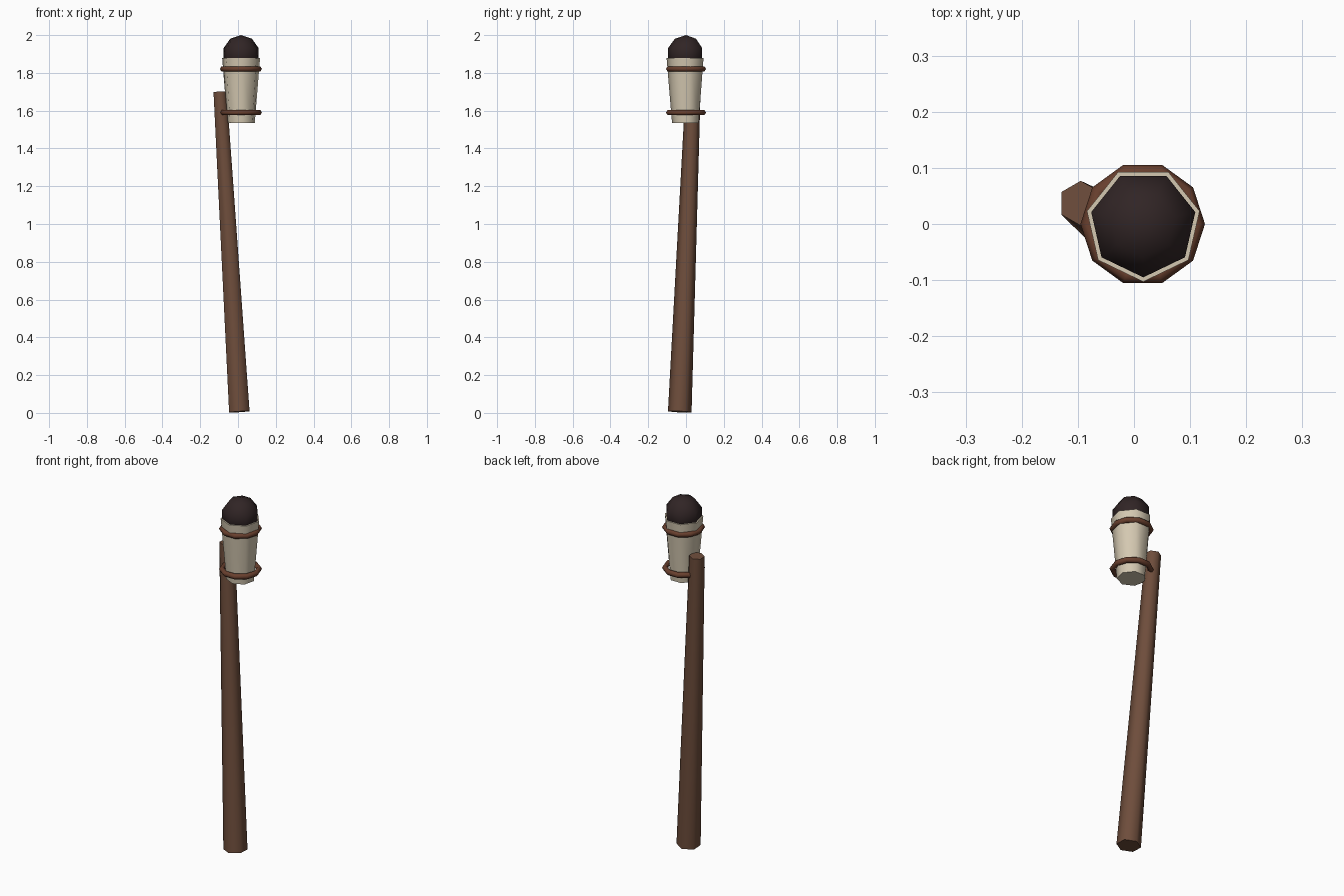
import bpy, bmesh
from math import pi, radians
from mathutils import Matrix, Vector

cube = bpy.data.objects.get("Cube")
if cube:
    bpy.data.objects.remove(cube)


def material(name, rgb):
    m = bpy.data.materials.new(name)
    m.use_nodes = True
    m.diffuse_color = (*rgb, 1)
    bsdf = m.node_tree.nodes["Principled BSDF"]
    bsdf.inputs["Base Color"].default_value = (*rgb, 1)
    bsdf.inputs["Roughness"].default_value = 0.9
    return m


wood = material("brown wood", (0.155, 0.074, 0.044))
leather = material("reddish leather", (0.14, 0.05, 0.027))
cream = material("cream cloth", (0.66, 0.58, 0.44))
char = material("charred black", (0.03, 0.018, 0.0185))


def finish(obj, name, mat):
    obj.name = name
    obj.data.materials.append(mat)
    bpy.ops.object.shade_smooth_by_angle(angle=radians(65))


def tapered(name, mat, sides, start, end, r_start, r_end, first_angle):
    """Capped tapered prism running from start to end."""
    axis = Vector(end) - Vector(start)
    bpy.ops.mesh.primitive_cone_add(vertices=sides, radius1=r_start, radius2=r_end,
                                    depth=axis.length)
    obj = bpy.context.object
    # Turn the first corner, then tilt upright onto the axis
    tilt = Vector((0, 0, 1)).rotation_difference(axis).to_matrix().to_4x4()
    middle = Matrix.Translation((Vector(start) + Vector(end)) / 2)
    obj.data.transform(middle @ tilt @ Matrix.Rotation(first_angle, 4, 'Z'))
    finish(obj, name, mat)


CENTRE = 0.0165

# Leaning hexagonal pole
tapered("pole", wood, 6, (0.007, -0.033, 0.006), (-0.095, 0.037, 1.70), 0.0625, 0.04, 0)

# Seven-sided cup
tapered("cup", cream, 7, (CENTRE, 0, 1.535), (CENTRE, 0, 1.88), 0.074, 0.103, pi)

# Dark rounded head sitting in the cup
bpy.ops.mesh.primitive_uv_sphere_add(segments=7, ring_count=5, radius=0.1,
                                     location=(CENTRE, 0, 1.90), rotation=(0, 0, pi))
finish(bpy.context.object, "head", char)

# Binding rings
for name, z in (("lower_ring", 1.59), ("upper_ring", 1.821)):
    bpy.ops.mesh.primitive_torus_add(major_segments=10, minor_segments=6,
                                     major_radius=0.096, minor_radius=0.015,
                                     location=(CENTRE - 0.001, 0, z))
    finish(bpy.context.object, name, leather)
